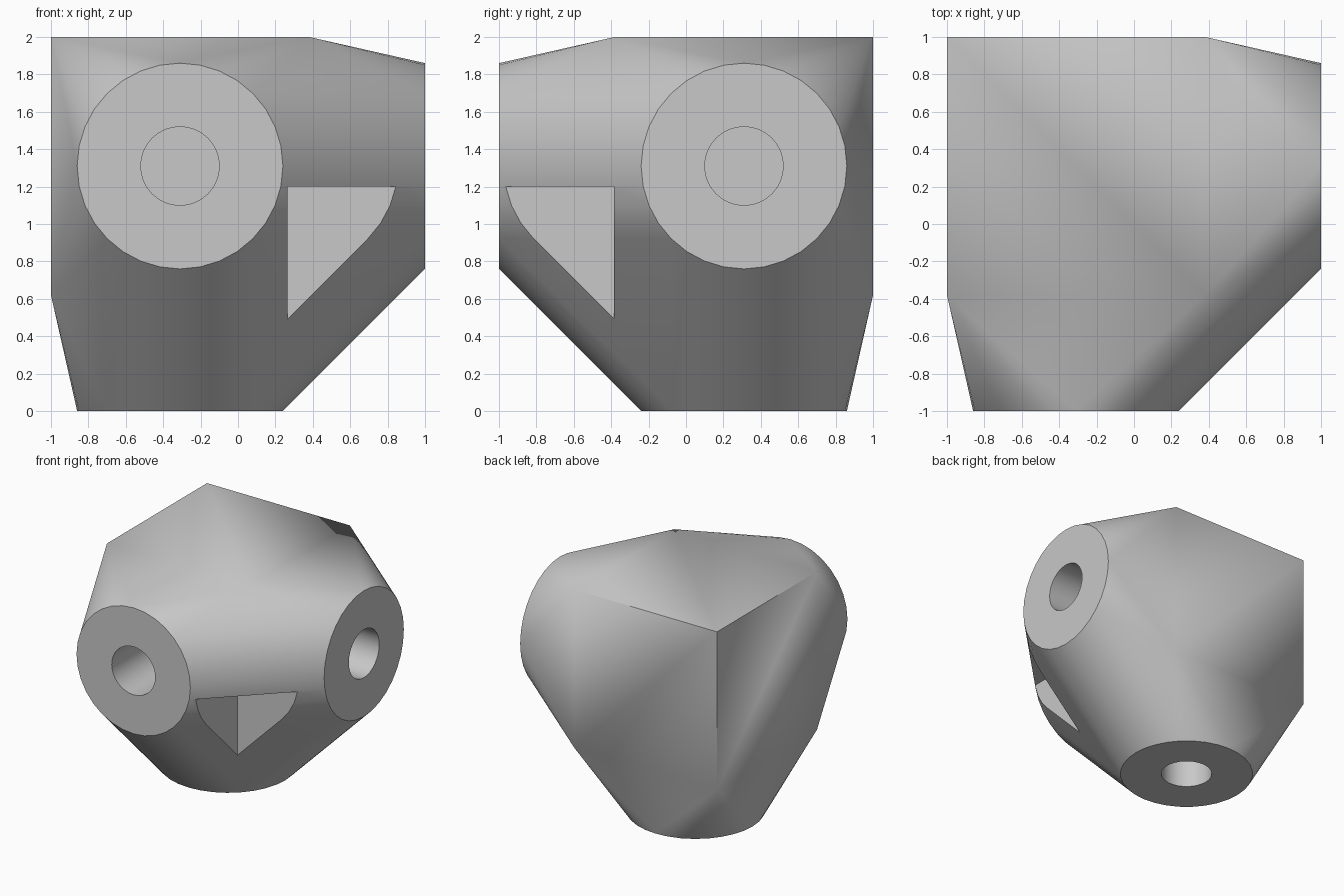
import bpy
import bmesh
from math import cos, sin, tau, radians
from mathutils import Vector, Matrix

cube = bpy.data.objects.get("Cube")
if cube:
    bpy.data.objects.remove(cube, do_unlink=True)

CENTRE = Vector((-0.31, 0.31, 1.31))
HALF = 0.69          # half side of the core block
REACH = 1.31         # core centre to each socket face
RIM, BORE = 0.55, 0.21
DEPTH = 0.7
SIDES = 32
AXES = [Vector((0, -1, 0)), Vector((1, 0, 0)), Vector((0, 0, -1))]

grey = bpy.data.materials.new("plain grey")
grey.use_nodes = True
colour = (0.58, 0.58, 0.58, 1)
grey.diffuse_color = colour
shader = next(n for n in grey.node_tree.nodes if n.type == 'BSDF_PRINCIPLED')
shader.inputs["Base Color"].default_value = colour


def make_object(name, bm):
    mesh = bpy.data.meshes.new(name)
    bm.to_mesh(mesh)
    bm.free()
    mesh.materials.append(grey)
    obj = bpy.data.objects.new(name, mesh)
    bpy.context.collection.objects.link(obj)
    return obj


def ring(axis):
    """Rim points of one socket face."""
    u = Vector((axis.y, axis.z, axis.x))
    v = axis.cross(u)
    for i in range(SIDES):
        a = tau * i / SIDES
        yield CENTRE + axis * REACH + RIM * (u * cos(a) + v * sin(a))


# Body: hull around the core block and three round socket faces
bm = bmesh.new()
for x in (-HALF, HALF):
    for y in (-HALF, HALF):
        for z in (-HALF, HALF):
            bm.verts.new(CENTRE + Vector((x, y, z)))
for axis in AXES:
    for point in ring(axis):
        bm.verts.new(point)
hull = bmesh.ops.convex_hull(bm, input=bm.verts)
spare = {g for g in hull["geom_interior"] + hull["geom_unused"]
         if isinstance(g, bmesh.types.BMVert)}
bmesh.ops.delete(bm, geom=list(spare), context='VERTS')
bmesh.ops.dissolve_limit(bm, angle_limit=0.002, verts=bm.verts, edges=bm.edges)
bmesh.ops.recalc_face_normals(bm, faces=bm.faces)
body = make_object("corner_connector", bm)

# Cutters: one blind bore per socket
cutters = []
for axis in AXES:
    bm = bmesh.new()
    spin = axis.to_track_quat('Z', 'Y').to_matrix().to_4x4()
    place = Matrix.Translation(CENTRE + axis * REACH)
    bmesh.ops.create_cone(bm, cap_ends=True, segments=SIDES, radius1=BORE,
                          radius2=BORE, depth=2 * DEPTH, matrix=place @ spin)
    cutters.append(make_object("bore_cutter", bm))

# Cutter: square notch in the inner corner
bm = bmesh.new()
low, high = Vector((0.265, -1.3, -0.2)), Vector((1.3, -0.385, 1.2))
size = high - low
bmesh.ops.create_cube(bm, size=1, matrix=Matrix.Translation((low + high) / 2)
                      @ Matrix.Diagonal((*size, 1)))
cutters.append(make_object("notch_cutter", bm))

# Cut the body and remove the cutters
bpy.ops.object.select_all(action='DESELECT')
bpy.context.view_layer.objects.active = body
body.select_set(True)
for cutter in cutters:
    cutter.hide_render = True
    mod = body.modifiers.new("cut", 'BOOLEAN')
    mod.operation = 'DIFFERENCE'
    mod.solver = 'EXACT'
    mod.object = cutter
    bpy.ops.object.modifier_apply(modifier=mod.name)
    bpy.data.objects.remove(cutter, do_unlink=True)

bpy.ops.object.shade_smooth_by_angle(angle=radians(30))
